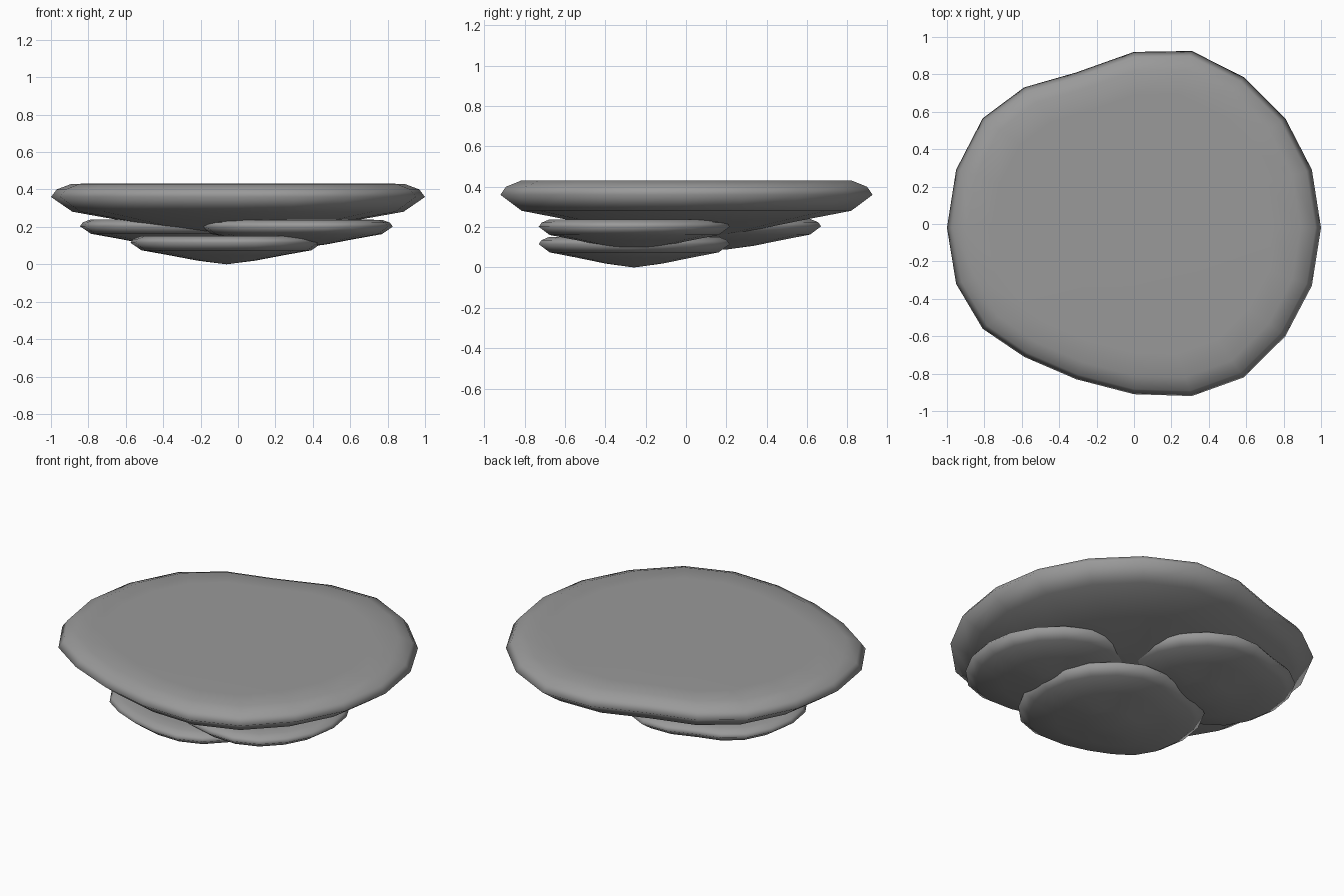
import bpy
import bmesh
from math import cos, tau

default_cube = bpy.data.objects.get("Cube")
if default_cube:
    bpy.data.objects.remove(default_cube, do_unlink=True)

# Single stone colour
stone = bpy.data.materials.new("grey stone")
stone.use_nodes = True
grey = (0.32, 0.32, 0.32, 1)
stone.diffuse_color = grey
stone.node_tree.nodes["Principled BSDF"].inputs["Base Color"].default_value = grey

# Depth of each outline point; the widths follow a circle
outline_y = [-.02, .29, .565, .785, .925, .92, .81, .73, .565, .29,
             -.02, -.32, -.56, -.71, -.83, -.91, -.92, -.82, -.6, -.33]
sides = len(outline_y)
outline = [(cos(tau * i / sides), y) for i, y in enumerate(outline_y)]

# Radius and height of each ring, from the belly up to the flat top
profile = [(.3, .173), (.6, .23), (.885, .281), (1, .36),
           (.97, .4), (.89, .43), (.75, .432)]
belly, crown = .135, .432


def add_slab(name, location, scale):
    """Loft the irregular outline along the profile and close both ends."""
    bm = bmesh.new()
    rings = [[bm.verts.new((x * r, y * r, z)) for x, y in outline]
             for r, z in profile]
    bottom = bm.verts.new((0, 0, belly))
    top = bm.verts.new((0, 0, crown))
    for i in range(sides):
        j = (i + 1) % sides
        bm.faces.new((bottom, rings[0][j], rings[0][i]))
        for low, high in zip(rings, rings[1:]):
            bm.faces.new((low[i], low[j], high[j], high[i]))
        bm.faces.new((top, rings[-1][i], rings[-1][j]))
    bmesh.ops.recalc_face_normals(bm, faces=bm.faces[:])
    for face in bm.faces:
        face.smooth = True
    mesh = bpy.data.meshes.new(name)
    bm.to_mesh(mesh)
    bm.free()
    mesh.materials.append(stone)
    slab = bpy.data.objects.new(name, mesh)
    slab.location = location
    slab.scale = (scale, scale, scale)
    bpy.context.collection.objects.link(slab)


# Broad upper slab on three smaller overlapping slabs
small = .513
add_slab("top_slab", (0, 0, 0), 1)
add_slab("right_support_slab", (-.332, .195, .019), small)
add_slab("left_support_slab", (.315, -.258, .017), small)
add_slab("bottom_slab", (-.062, -.258, -belly * small), small)
